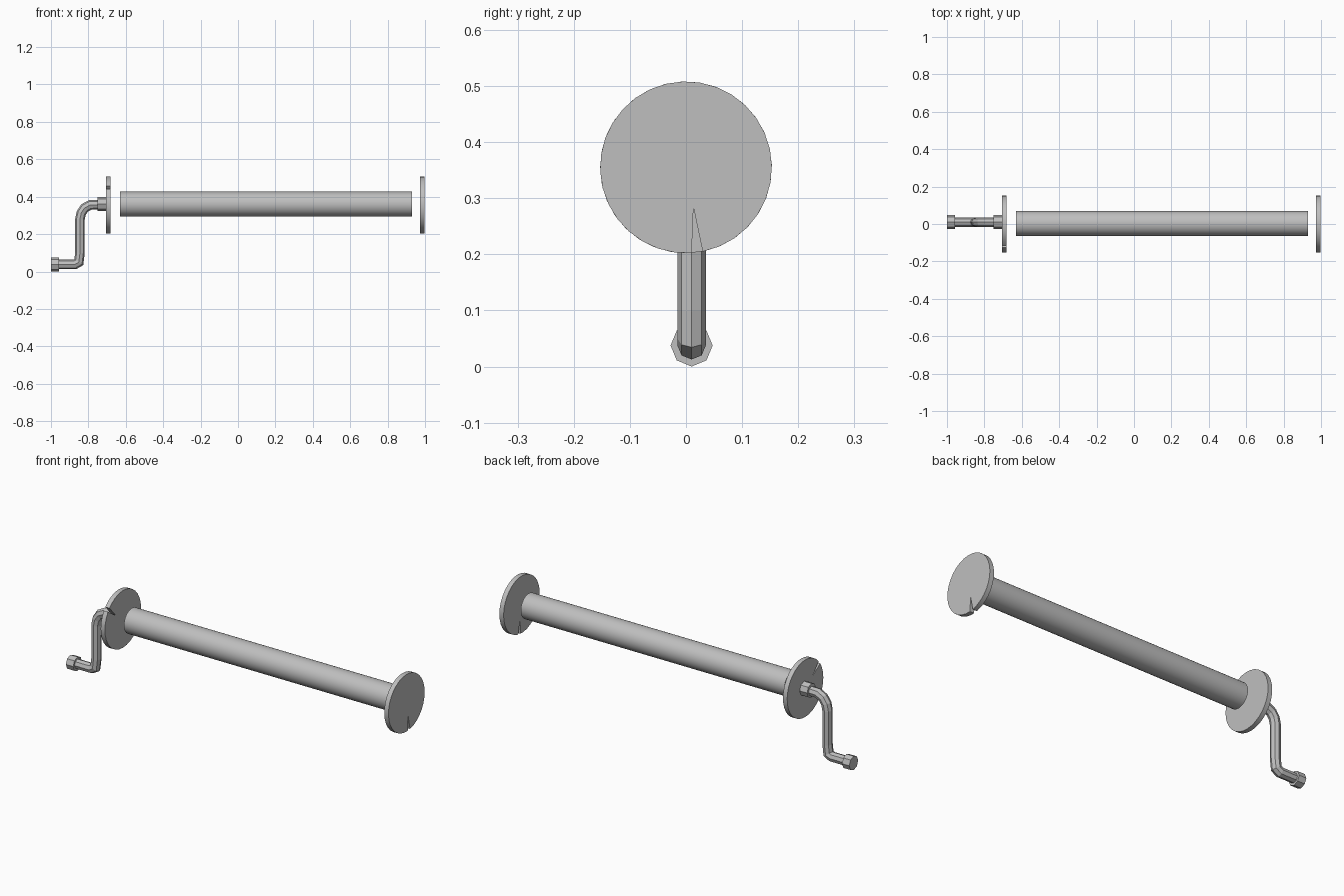
import bpy, bmesh, math
from mathutils import Vector

if "Cube" in bpy.data.objects:
    bpy.data.objects.remove(bpy.data.objects["Cube"])

AXIS_Z = 0.357

grey = bpy.data.materials.new("grey metal")
grey.diffuse_color = (0.52, 0.52, 0.52, 1)
grey.use_nodes = True
grey.node_tree.nodes["Principled BSDF"].inputs["Base Color"].default_value = grey.diffuse_color


def finish(name, bm, smooth=None):
    bmesh.ops.recalc_face_normals(bm, faces=bm.faces)
    me = bpy.data.meshes.new(name)
    bm.to_mesh(me)
    bm.free()
    me.materials.append(grey)
    ob = bpy.data.objects.new(name, me)
    bpy.context.collection.objects.link(ob)
    if smooth:
        bpy.ops.object.select_all(action='DESELECT')
        ob.select_set(True)
        bpy.context.view_layer.objects.active = ob
        bpy.ops.object.shade_smooth_by_angle(angle=math.radians(smooth))
    return ob


def prism(name, outline, x0, x1, smooth=None):
    """Extrude a (y, z) outline along x."""
    bm = bmesh.new()
    face = bm.faces.new([bm.verts.new((x0, y, z)) for y, z in outline])
    new = bmesh.ops.extrude_face_region(bm, geom=[face])["geom"]
    bmesh.ops.translate(bm, vec=(x1 - x0, 0, 0),
                        verts=[v for v in new if isinstance(v, bmesh.types.BMVert)])
    return finish(name, bm, smooth)


def circle(y, z, r, n):
    return [(y + r * math.cos(2 * math.pi * i / n),
             z + r * math.sin(2 * math.pi * i / n)) for i in range(n)]


def notched_circle(notch_deg, r=0.153, n=32):
    """Circle outline with a narrow wedge cut in from the rim."""
    a, half = math.radians(notch_deg), math.radians(3.7)
    pts = []
    for i in range(n):
        t = a + half + (2 * math.pi - 2 * half) * i / (n - 1)
        pts.append((r * math.cos(t), AXIS_Z - 0.002 + r * math.sin(t)))
    tip = a + math.radians(3)
    pts.append((0.073 * math.cos(tip), AXIS_Z - 0.002 + 0.073 * math.sin(tip)))
    return pts


def pipe(name, path, y, r, n=8):
    """Sweep an octagon along an (x, z) path."""
    bm = bmesh.new()
    p = [Vector((x, 0, z)) for x, z in path]
    rings = []
    for i, c in enumerate(p):
        d_in = (c - p[max(i - 1, 0)]).normalized()
        d_out = (p[min(i + 1, len(p) - 1)] - c).normalized()
        d = (d_in + d_out).normalized()
        side = Vector((-d.z, 0, d.x))
        # widen mitred rings so the thickness stays constant
        k = 1 / max(0.6, d.dot(d_out if d_out.length else d_in))
        rings.append([bm.verts.new(c + Vector((0, y + r * math.cos(t), 0))
                                   + side * (r * k * math.sin(t)))
                      for t in (2 * math.pi * j / n for j in range(n))])
    for a, b in zip(rings, rings[1:]):
        for j in range(n):
            bm.faces.new((a[j], a[(j + 1) % n], b[(j + 1) % n], b[j]))
    bm.faces.new(rings[0])
    bm.faces.new(rings[-1])
    return finish(name, bm)


# Roller and its two notched end discs
prism("roller_tube", circle(0.002, 0.36, 0.067, 32), -0.63, 0.93, 30)
prism("crank_side_disc", notched_circle(142), -0.706, -0.681, 30)
prism("far_side_disc", notched_circle(-82.5), 0.973, 0.998, 30)

# Crank rod with a wide upper bend and a tight lower bend
CRANK_Y = 0.01
pipe("crank_rod", [(-0.97, 0.038), (-0.872, 0.038), (-0.851, 0.05), (-0.845, 0.1),
                   (-0.845, 0.28), (-0.838, 0.313), (-0.82, 0.34), (-0.79, 0.356),
                   (-0.73, 0.357)], CRANK_Y, 0.0255)

# Octagonal handle nut and hub collar
prism("handle_nut", circle(CRANK_Y, 0.0375, 0.0375, 8), -1.0, -0.957)
prism("hub_collar", circle(CRANK_Y, AXIS_Z + 0.003, 0.0375, 8), -0.75, -0.704)
